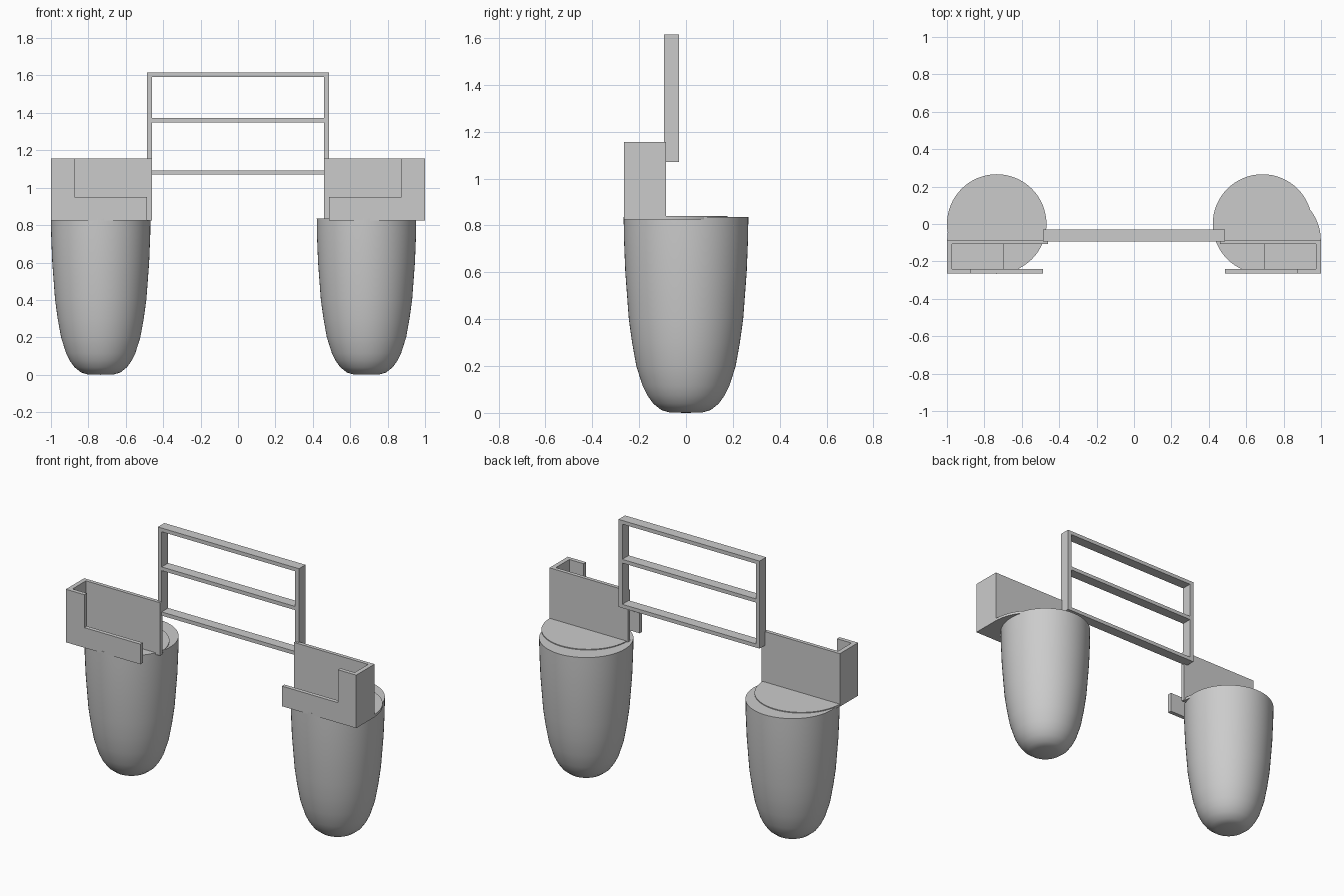
import bpy, bmesh, math
from mathutils import Vector

cube = bpy.data.objects.get("Cube")
if cube:
    bpy.data.objects.remove(cube, do_unlink=True)

grey = bpy.data.materials.new("light_grey")
grey.use_nodes = True
colour = (0.6, 0.6, 0.6, 1)
grey.diffuse_color = colour
grey.node_tree.nodes["Principled BSDF"].inputs["Base Color"].default_value = colour


def finish(name, bm):
    bmesh.ops.recalc_face_normals(bm, faces=bm.faces)
    mesh = bpy.data.meshes.new(name)
    bm.to_mesh(mesh)
    bm.free()
    mesh.materials.append(grey)
    obj = bpy.data.objects.new(name, mesh)
    bpy.context.collection.objects.link(obj)
    return obj


def extrude(name, points, depth):
    """Solid from a flat outline pushed along a vector."""
    bm = bmesh.new()
    face = bm.faces.new([bm.verts.new(p) for p in points])
    new = bmesh.ops.extrude_face_region(bm, geom=[face], use_keep_orig=True)["geom"]
    bmesh.ops.translate(bm, vec=Vector(depth),
                        verts=[v for v in new if isinstance(v, bmesh.types.BMVert)])
    return finish(name, bm)


def box(name, x, y, z):
    outline = [(x[0], y[0], z[0]), (x[1], y[0], z[0]), (x[1], y[0], z[1]), (x[0], y[0], z[1])]
    return extrude(name, outline, (0, y[1] - y[0], 0))


def smooth(obj):
    bpy.ops.object.select_all(action="DESELECT")
    obj.select_set(True)
    bpy.context.view_layer.objects.active = obj
    bpy.ops.object.shade_smooth_by_angle(angle=math.radians(40))


# Rounded pot, turned around its own axis
POT_TOP = 0.836
profile = [(0, 0), (0.07, 0.002), (0.105, 0.012), (0.14, 0.04), (0.165, 0.075),
           (0.185, 0.115), (0.212, 0.2), (0.23, 0.3), (0.244, 0.4),
           (0.259, 0.6), (0.265, 0.75), (0.266, POT_TOP), (0, POT_TOP)]


def pot(name, cx):
    bm = bmesh.new()
    verts = [bm.verts.new((r, 0, z)) for r, z in profile]
    edges = [bm.edges.new(pair) for pair in zip(verts, verts[1:])]
    bmesh.ops.spin(bm, geom=verts + edges, cent=(0, 0, 0), axis=(0, 0, 1),
                   angle=math.tau, steps=64)
    bmesh.ops.remove_doubles(bm, verts=bm.verts, dist=0.0005)
    bmesh.ops.translate(bm, vec=(cx, 0, 0), verts=bm.verts)
    smooth(finish(name, bm))


pot("left_pot", 0.687)
pot("right_pot", -0.734)

# Open tray above each pot, mirrored across the middle
LOW, STEP, HIGH = 0.825, 0.95, 1.155
for side, s in (("left", 1), ("right", -1)):
    box(side + "_tray_back", (s * 0.46, s * 1.0), (-0.108, -0.085), (LOW, HIGH))
    box(side + "_tray_end", (s * 0.972, s * 1.0), (-0.262, -0.085), (LOW, HIGH))
    box(side + "_tray_floor", (s * 0.695, s * 1.0), (-0.262, -0.085), (LOW, LOW + 0.022))
    # Stepped front plate
    outline = [(0.487, LOW), (1.0, LOW), (1.0, HIGH), (0.873, HIGH), (0.873, STEP), (0.487, STEP)]
    extrude(side + "_tray_front", [(s * x, -0.265, z) for x, z in outline], (0, 0.025, 0))
    # Half-round ledge behind the tray
    arc = [(s * 0.734 + 0.265 * math.cos(math.pi * i / 32),
            -0.088 + 0.265 * math.sin(math.pi * i / 32), LOW) for i in range(33)]
    smooth(extrude(side + "_ledge", arc, (0, 0, 0.016)))

# Upright frame with three rails joining the trays
DEPTH = (-0.094, -0.03)
for side, s in (("left", 1), ("right", -1)):
    box(side + "_frame_post", (s * 0.46, s * 0.486), DEPTH, (1.07, 1.615))
for name, z in (("lower_rail", 1.07), ("middle_rail", 1.35), ("upper_rail", 1.592)):
    box(name, (-0.46, 0.46), DEPTH, (z, z + 0.023))
